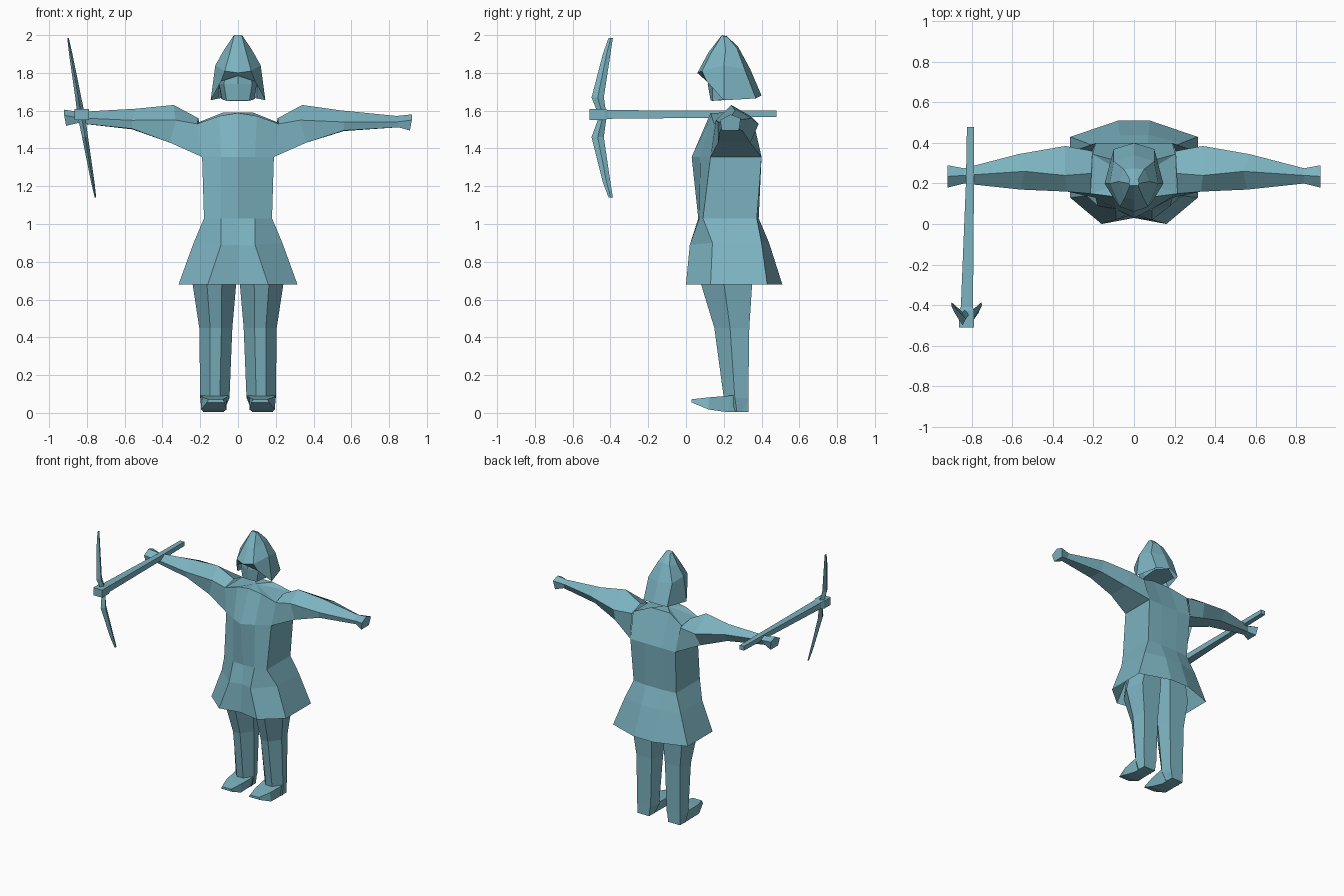
import bpy, bmesh

cloth = bpy.data.materials.new("dusty teal")
cloth.diffuse_color = (0.20, 0.45, 0.53, 1)


def loft(name, rings, cap_start=True, cap_end=True, closed=True):
    """Skin a run of equal-length rings with flat faces."""
    bm = bmesh.new()
    vs = [[bm.verts.new(p) for p in r] for r in rings]
    n = len(rings[0])
    for a, b in zip(vs, vs[1:]):
        for i in range(n if closed else n - 1):
            j = (i + 1) % n
            bm.faces.new((a[i], a[j], b[j], b[i]))
    for ring, cap in ((vs[0], cap_start), (vs[-1], cap_end)):
        if cap:
            bm.faces.new(ring)
    bmesh.ops.remove_doubles(bm, verts=bm.verts, dist=0.0005)
    bmesh.ops.recalc_face_normals(bm, faces=bm.faces)
    me = bpy.data.meshes.new(name)
    bm.to_mesh(me)
    bm.free()
    me.materials.append(cloth)
    ob = bpy.data.objects.new(name, me)
    bpy.context.collection.objects.link(ob)
    return ob


def mirror_ring(half):
    """Complete a half ring that begins on x = 0."""
    return half + [(-x, y, z) for x, y, z in reversed(half) if x > 0]


def box_ring(x0, x1, z0, z1, y):
    return [(x0, y, z0), (x1, y, z0), (x1, y, z1), (x0, y, z1)]


# tunic: flared hem, waist, chest, shoulders; open underneath
tunic = [
    [(0, .03, .68), (.16, .00, .68), (.315, .13, .68), (.315, .43, .68), (.08, .51, .68)],
    [(0, .05, .89), (.09, .02, .89), (.235, .14, .90), (.235, .40, .90), (.07, .44, .90)],
    [(0, .065, 1.03), (.09, .07, 1.03), (.18, .09, 1.03), (.18, .375, 1.03), (.07, .385, 1.03)],
    [(0, .03, 1.355), (.09, .075, 1.355), (.19, .13, 1.355), (.19, .40, 1.355), (.07, .40, 1.355)],
    [(0, .13, 1.588), (.10, .135, 1.572), (.215, .15, 1.53), (.205, .345, 1.54), (.08, .31, 1.59)],
    [(0, .22, 1.59)] + [(0.0001, .22, 1.59)] * 4,
]
loft("tunic", [mirror_ring(r) for r in tunic], cap_start=False, cap_end=False)

# arms: shoulder, upper arm, elbow, wrist, fist
arm = [
    [(.215, .15, 1.53), (.21, .25, 1.56), (.205, .36, 1.53), (.19, .40, 1.355), (.19, .13, 1.355)],
    [(.33, .16, 1.55), (.34, .24, 1.63), (.34, .385, 1.53), (.36, .34, 1.43), (.36, .17, 1.43)],
    [(.56, .17, 1.54), (.54, .26, 1.602), (.57, .345, 1.56), (.56, .30, 1.492), (.56, .18, 1.495)],
    [(.84, .20, 1.54), (.84, .24, 1.572), (.84, .275, 1.55), (.85, .26, 1.512), (.85, .21, 1.512)],
    [(.92, .18, 1.55), (.92, .235, 1.58), (.92, .29, 1.56), (.91, .28, 1.495), (.91, .19, 1.495)],
]
for side, lift, name in ((1, 0, "left_arm"), (-1, .025, "right_arm")):
    loft(name, [[(side * x, y, z + lift * max(0, x - .35) / .57) for x, y, z in r]
                for r in arm], cap_start=False)


# legs: six-sided sections running down to the heel
def leg_ring(z, x0, x1, y0, y1):
    w, d = x1 - x0, y1 - y0
    return [(x0 + .33 * w, y0, z), (x0 + .67 * w, y0, z), (x1, y0 + .45 * d, z),
            (x1 - .12 * w, y1, z), (x0 + .15 * w, y1, z), (x0, y0 + .45 * d, z)]


legs = [leg_ring(.005, .075, .185, .22, .33), leg_ring(.08, .045, .20, .20, .33),
        leg_ring(.45, .03, .205, .15, .335), leg_ring(.68, .01, .24, .08, .35),
        leg_ring(.90, .01, .19, .08, .36)]
# feet: wedge with a lifted toe
foot = [
    [(.07, .03, .055), (.165, .03, .055), (.155, .03, .072), (.08, .03, .072)],
    [(.06, .12, .018), (.195, .12, .018), (.185, .12, .082), (.06, .12, .082)],
    [(.08, .22, .004), (.18, .22, .004), (.20, .24, .092), (.045, .24, .092)],
    [(.08, .33, .004), (.18, .33, .004), (.18, .33, .092), (.07, .33, .092)],
]
for s, side in ((1, "left"), (-1, "right")):
    for name, rings in (("leg", legs), ("foot", foot)):
        loft(f"{side}_{name}", [[(s * x, y, z) for x, y, z in r] for r in rings])

# hood: pointed crown, jutting peak, flaring sides, open at the face
hood = [
    [(0, .19, 2.0), (.02, .19, 2.0), (.025, .20, 1.995), (.02, .22, 1.99), (0.001, .215, 1.995)],
    [(0, .12, 1.91), (.045, .13, 1.90), (.075, .21, 1.92), (.05, .27, 1.93), (.001, .275, 1.94)],
    [(0, .06, 1.80), (.07, .085, 1.81), (.12, .20, 1.84), (.10, .31, 1.82), (.001, .34, 1.82)],
    [(0, .11, 1.785), (.09, .11, 1.755), (.145, .20, 1.655), (.10, .37, 1.665), (.001, .40, 1.68)],
]
loft("hood", [mirror_ring(r) for r in hood], cap_end=False)

# face: tapered block sitting inside the hood
face = [
    [(0, .13, 1.655), (.06, .14, 1.652), (.085, .22, 1.66), (.09, .34, 1.665), (.001, .39, 1.68)],
    [(0, .115, 1.74), (.075, .14, 1.74), (.10, .22, 1.74), (.08, .30, 1.74), (.001, .33, 1.74)],
    [(0, .12, 1.80), (.065, .14, 1.79), (.09, .22, 1.79), (.07, .28, 1.79), (.001, .30, 1.79)],
]
loft("face", [mirror_ring(r) for r in face])

# pick handle: long square bar, thickening towards the head
loft("pick_handle", [
    box_ring(-.825, -.79, 1.567, 1.60, .48), box_ring(-.83, -.79, 1.563, 1.60, .20),
    box_ring(-.855, -.795, 1.557, 1.603, -.41), box_ring(-.865, -.79, 1.55, 1.608, -.43),
    box_ring(-.865, -.79, 1.55, 1.608, -.51)])

# pick head: slim leaning blade that curves back at both tips
blade = []
for z, y0, y1, t in ((1.14, -.41, -.387, .004), (1.22, -.44, -.40, .009),
                     (1.46, -.50, -.435, .016), (1.57, -.46, -.42, .02),
                     (1.67, -.50, -.435, .016), (1.90, -.44, -.40, .009),
                     (1.985, -.41, -.387, .004)):
    x, ym = -.90 + (1.985 - z) * .172, (y0 + y1) / 2
    blade.append([(x, y0, z), (x + t, ym, z), (x, y1, z), (x - t, ym, z)])
loft("pick_head", blade)
